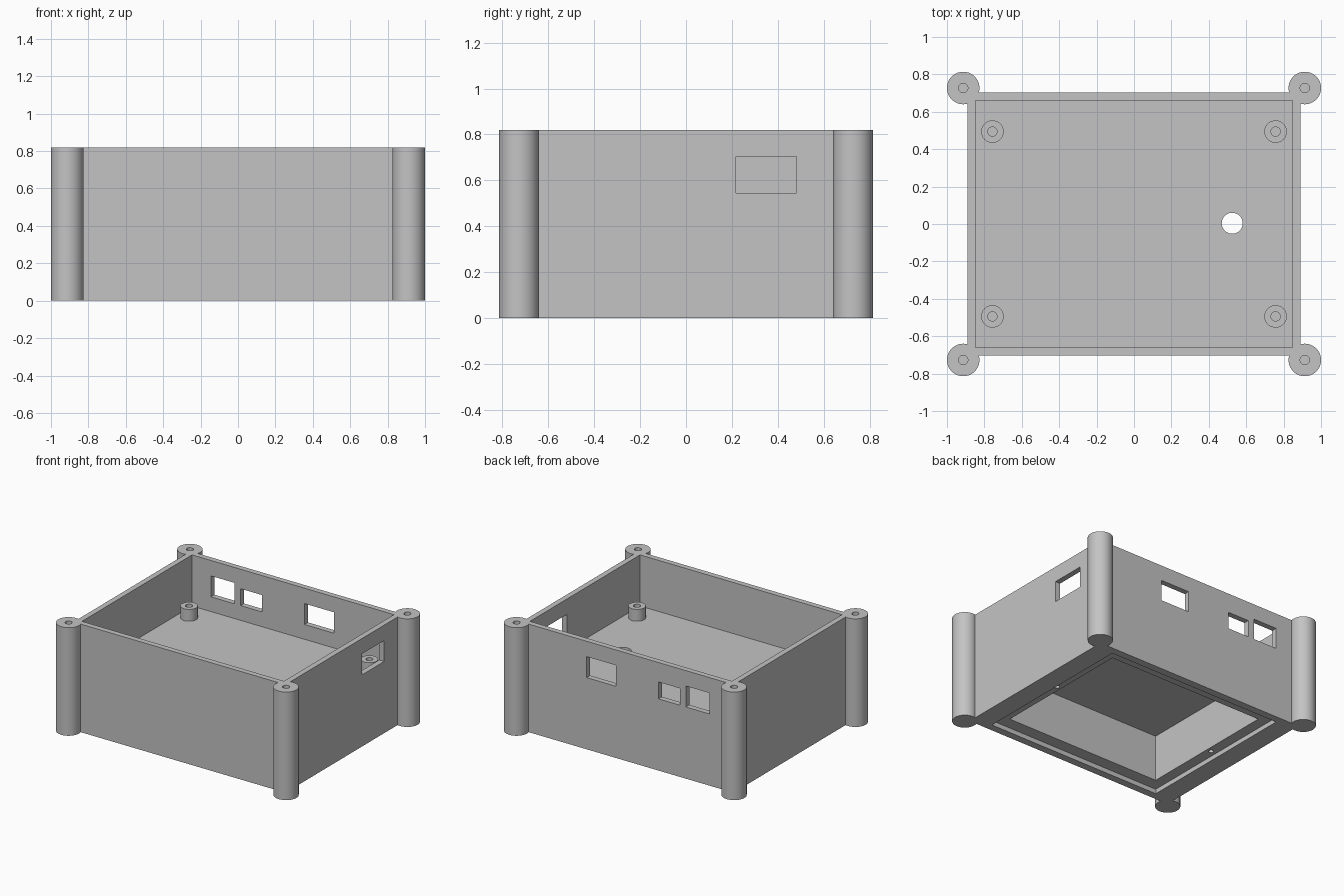
import bpy

if "Cube" in bpy.data.objects:
    bpy.data.objects.remove(bpy.data.objects["Cube"])

grey = bpy.data.materials.new("plain grey")
grey.use_nodes = True
grey.diffuse_color = (0.55, 0.55, 0.55, 1)
grey.node_tree.nodes["Principled BSDF"].inputs["Base Color"].default_value = (0.55, 0.55, 0.55, 1)

HEIGHT, FLOOR = 0.82, 0.432
OUT_X, OUT_Y, WALL = 0.89, 0.702, 0.042
MARGIN = 0.05  # how far cutters overshoot open faces


def finish(name):
    obj = bpy.context.object
    obj.name = name
    obj.data.materials.append(grey)
    return obj


def box(name, x, y, z):
    """Box from (low, high) ranges."""
    bpy.ops.mesh.primitive_cube_add(size=1, location=[(r[0] + r[1]) / 2 for r in (x, y, z)])
    bpy.context.object.scale = [r[1] - r[0] for r in (x, y, z)]
    bpy.ops.object.transform_apply(location=True, rotation=False, scale=True)
    return finish(name)


def centred_box(name, hx, hy, z):
    return box(name, (-hx, hx), (-hy, hy), z)


def cylinder(name, x, y, r, z, sides=48):
    bpy.ops.mesh.primitive_cylinder_add(vertices=sides, radius=r, depth=z[1] - z[0],
                                        location=(x, y, (z[0] + z[1]) / 2))
    return finish(name)


def combine(target, tool, operation="DIFFERENCE"):
    tool.hide_render = True
    mod = target.modifiers.new(operation.lower(), "BOOLEAN")
    mod.operation, mod.solver, mod.object = operation, "EXACT", tool
    bpy.context.view_layer.objects.active = target
    bpy.ops.object.modifier_apply(modifier=mod.name)
    bpy.data.objects.remove(tool)


def smooth(obj):
    bpy.ops.object.select_all(action="DESELECT")
    obj.select_set(True)
    bpy.context.view_layer.objects.active = obj
    bpy.ops.object.shade_smooth_by_angle()


corners = [(sx, sy) for sx in (-1, 1) for sy in (-1, 1)]

# Housing block with round screw columns on the corners
housing = centred_box("housing", OUT_X, OUT_Y, (0, HEIGHT))
for sx, sy in corners:
    combine(housing, cylinder("column", sx * 0.913, sy * 0.727, 0.087, (0, HEIGHT)), "UNION")

# Open upper tray
combine(housing, centred_box("tray", OUT_X - WALL, OUT_Y - WALL, (FLOOR, HEIGHT + MARGIN)))

# Lower compartment with a stepped seat for a cover
combine(housing, centred_box("cover_seat", 0.737, 0.645, (-MARGIN, 0.035)))
combine(housing, centred_box("compartment", 0.656, 0.55, (0, 0.385)))

# Back wall ports, then the port in the +x side wall
for x, z in (((-0.69, -0.49), (0.544, 0.703)),
             ((-0.44, -0.26), (0.544, 0.672)),
             ((0.097, 0.343), (0.544, 0.703))):
    combine(housing, box("back_port", x, (OUT_Y - WALL - MARGIN, OUT_Y + MARGIN), z))
combine(housing, box("side_port", (OUT_X - WALL - MARGIN, OUT_X + MARGIN), (0.218, 0.482), (0.544, 0.703)))

# Cable hole through the floor
combine(housing, cylinder("cable_hole", 0.525, 0.004, 0.056, (0.3, 0.5)))

# Blind screw holes in the columns and in the cover seat
for sx, sy in corners:
    combine(housing, cylinder("column_hole", sx * 0.913, sy * 0.727, 0.025, (0.55, HEIGHT + MARGIN), 24))
for sx in (-1, 1):
    combine(housing, cylinder("seat_hole", sx * 0.693, 0, 0.018, (0, 0.2), 24))
smooth(housing)

# Board standoffs on the tray floor
for sx, sy in corners:
    side = ("back" if sy > 0 else "front") + ("_left" if sx > 0 else "_right")
    post = cylinder(side + "_standoff", sx * 0.757, sy * 0.494, 0.06, (FLOOR - 0.01, 0.522))
    combine(post, cylinder("post_hole", sx * 0.757, sy * 0.494, 0.025, (FLOOR, 0.6), 24))
    smooth(post)
